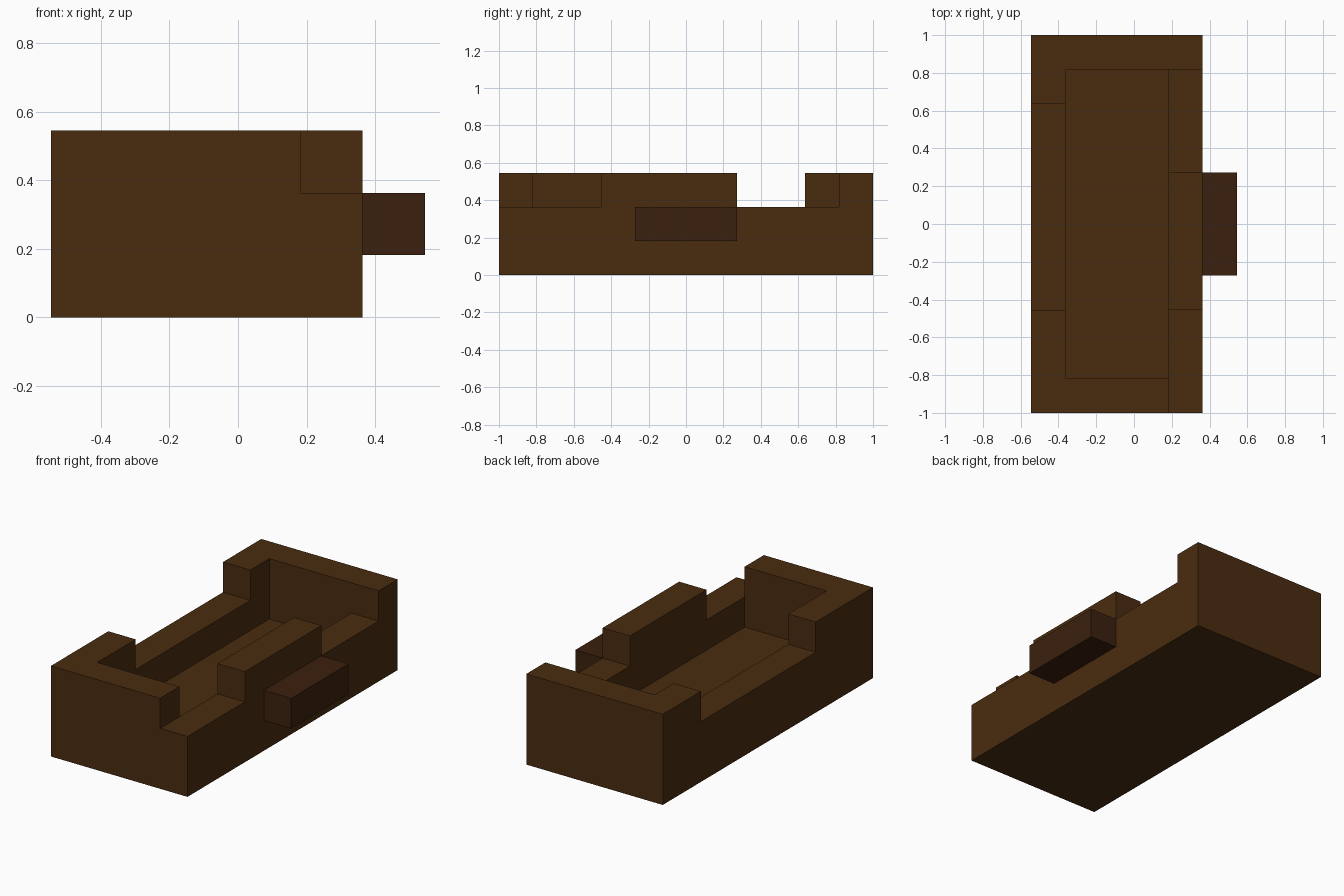
import bpy
import bmesh

cube = bpy.data.objects.get("Cube")
if cube:
    bpy.data.objects.remove(cube, do_unlink=True)

U = 2 / 11  # module: every size is a multiple of this (or half of it)


def material(name, rgb):
    m = bpy.data.materials.new(name)
    m.use_nodes = True
    m.diffuse_color = (*rgb, 1)
    bsdf = m.node_tree.nodes["Principled BSDF"]
    bsdf.inputs["Base Color"].default_value = (*rgb, 1)
    bsdf.inputs["Roughness"].default_value = 0.9
    return m


def box(name, x, y, z, mat=None):
    """Axis-aligned box from ranges given in modules."""
    bm = bmesh.new()
    bmesh.ops.create_cube(bm, size=1)
    for v in bm.verts:
        v.co = [r[1 if c > 0 else 0] * U for c, r in zip(v.co, (x, y, z))]
    mesh = bpy.data.meshes.new(name)
    bm.to_mesh(mesh)
    bm.free()
    ob = bpy.data.objects.new(name, mesh)
    bpy.context.collection.objects.link(ob)
    if mat:
        mesh.materials.append(mat)
    return ob


def cut(target, name, x, y, z):
    """Subtract a box from the target and discard the cutter."""
    cutter = box(name, x, y, z)
    cutter.hide_render = True
    mod = target.modifiers.new(name, 'BOOLEAN')
    mod.operation = 'DIFFERENCE'
    mod.solver = 'EXACT'
    mod.object = cutter
    bpy.context.view_layer.objects.active = target
    bpy.ops.object.modifier_apply(modifier=mod.name)
    bpy.data.objects.remove(cutter, do_unlink=True)


brown = material("dark brown", (0.0685, 0.0252, 0.0048))
red_brown = material("deep red brown", (0.0437, 0.0144, 0.0044))

# Solid tray, hollowed down to its floor
tray = box("tray", (-3, 2), (-5.5, 5.5), (0, 3), brown)
cut(tray, "cavity", (-2, 1), (-4.5, 4.5), (1, 4))

# Lowered stretches of the rim
cut(tray, "right_rim_gap", (-4, -1), (-2.5, 3.5), (2, 4))
cut(tray, "left_rear_gap", (1, 3), (1.5, 4.5), (2, 4))
cut(tray, "left_front_gap", (1, 3), (-6.5, -2.5), (2, 4))

# Merge leftover coplanar faces
bm = bmesh.new()
bm.from_mesh(tray.data)
bmesh.ops.remove_doubles(bm, verts=bm.verts, dist=1e-4)
bmesh.ops.dissolve_limit(bm, angle_limit=0.01, verts=bm.verts, edges=bm.edges)
bm.to_mesh(tray.data)
bm.free()

# Grip block on the left side
box("side_grip", (2, 3), (-1.5, 1.5), (1, 2), red_brown)
